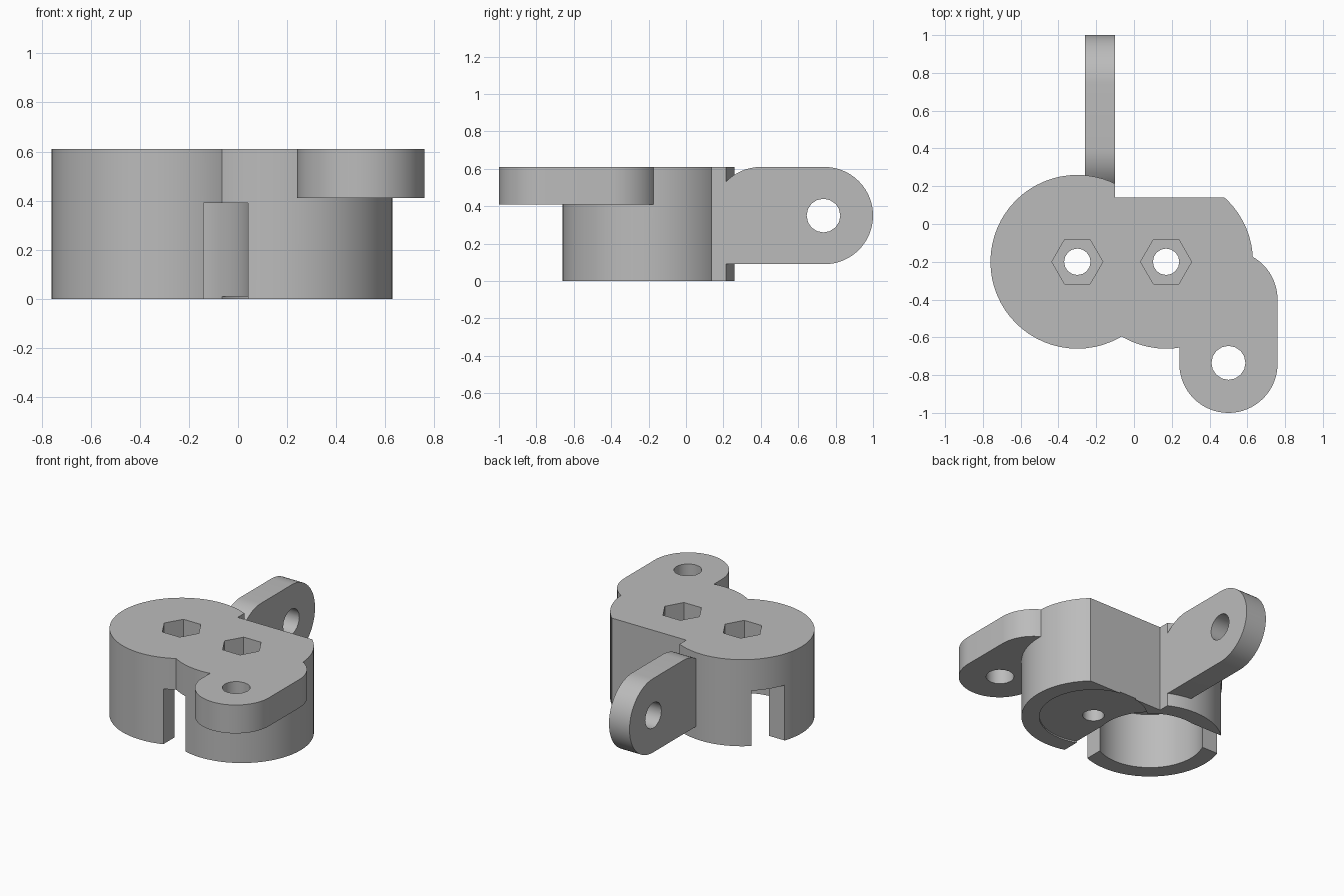
import bpy, bmesh
from math import sin, cos, pi

if "Cube" in bpy.data.objects:
    bpy.data.objects.remove(bpy.data.objects["Cube"])

grey = bpy.data.materials.new("plain grey")
grey.use_nodes = True
grey.diffuse_color = (0.5, 0.5, 0.5, 1)
grey.node_tree.nodes["Principled BSDF"].inputs["Base Color"].default_value = (0.5, 0.5, 0.5, 1)


def arc(cx, cy, r, start=0, end=360, steps=64):
    """Points along an arc, in degrees; a full turn leaves out the repeated point."""
    n = steps if end - start == 360 else steps + 1
    angles = [(start + (end - start) * i / steps) * pi / 180 for i in range(n)]
    return [(cx + r * cos(a), cy + r * sin(a)) for a in angles]


def rect(x0, y0, x1, y1):
    return [(x0, y0), (x1, y0), (x1, y1), (x0, y1)]


def prism(name, outline, low, high, axis="z"):
    """Extrude an outline along z, or a (y, z) outline along x."""
    bm = bmesh.new()
    place = (lambda p, h: (p[0], p[1], h)) if axis == "z" else (lambda p, h: (h, p[0], p[1]))
    bottom = [bm.verts.new(place(p, low)) for p in outline]
    top = [bm.verts.new(place(p, high)) for p in outline]
    bm.faces.new(bottom)
    bm.faces.new(top)
    for i in range(len(outline)):
        j = (i + 1) % len(outline)
        bm.faces.new((bottom[i], bottom[j], top[j], top[i]))
    bmesh.ops.recalc_face_normals(bm, faces=bm.faces)
    mesh = bpy.data.meshes.new(name)
    bm.to_mesh(mesh)
    bm.free()
    mesh.materials.append(grey)
    obj = bpy.data.objects.new(name, mesh)
    bpy.context.collection.objects.link(obj)
    return obj


def combine(target, tool, operation):
    mod = target.modifiers.new(tool.name, "BOOLEAN")
    mod.operation, mod.object, mod.solver = operation, tool, "EXACT"
    bpy.context.view_layer.objects.active = target
    bpy.ops.object.modifier_apply(modifier=mod.name)
    bpy.data.objects.remove(tool)


HEIGHT, BORE_TOP = 0.61, 0.39
AX, BX, CY = -0.30, 0.17, -0.20      # barrel centres
R, BORE = 0.46, 0.346

# Two overlapping barrels with a flat back corner
body = prism("bracket_body", arc(AX, CY, R), 0, HEIGHT)
combine(body, prism("second_barrel", arc(BX, CY, R), 0, HEIGHT), "UNION")
combine(body, prism("back_flat", rect(-0.10, 0.14, 1, 1), -1, 1), "DIFFERENCE")

# Horizontal front lug
lug = arc(0.5, -0.4, 0.26, 0, 180, 32) + arc(0.5, -0.74, 0.26, 180, 360, 32)
combine(body, prism("front_lug", lug, 0.41, HEIGHT), "UNION")

# Upright back lug, rounded at its end and upper inner corner
back = [(0.14, 0.09)] + arc(0.74, 0.35, 0.26, -90, 90, 32) + arc(0.40, 0.35, 0.26, 90, 180, 16)
combine(body, prism("back_lug", back, -0.26, -0.10, "x"), "UNION")

# Deep bore with two side slots, and a shallow recess under the other barrel
cuts = [
    prism("bore", arc(AX, CY, BORE), -0.1, BORE_TOP),
    prism("left_slot", rect(-1, -0.05, AX, 0.14), -0.1, BORE_TOP),
    prism("front_slot", rect(-0.14, -1, 0.04, CY), -0.1, BORE_TOP),
    prism("recess", arc(BX, CY, BORE), -0.1, 0.01),
]
# Bolt holes with hexagonal nut pockets
for x in (AX, BX):
    cuts.append(prism("bolt_hole", arc(x, CY, 0.07, steps=16), -0.1, 1))
    cuts.append(prism("nut_pocket", arc(x, CY, 0.135, steps=6), 0.47, 1))
# Lug holes
cuts.append(prism("front_lug_hole", arc(0.5, -0.735, 0.09, steps=16), -0.1, 1))
cuts.append(prism("back_lug_hole", arc(0.735, 0.35, 0.09, steps=16), -0.5, 0.1, "x"))
for cut in cuts:
    combine(body, cut, "DIFFERENCE")

# Smooth the round walls, keep the edges sharp
bpy.ops.object.select_all(action="DESELECT")
body.select_set(True)
bpy.context.view_layer.objects.active = body
bpy.ops.object.shade_smooth_by_angle(angle=pi / 6)
